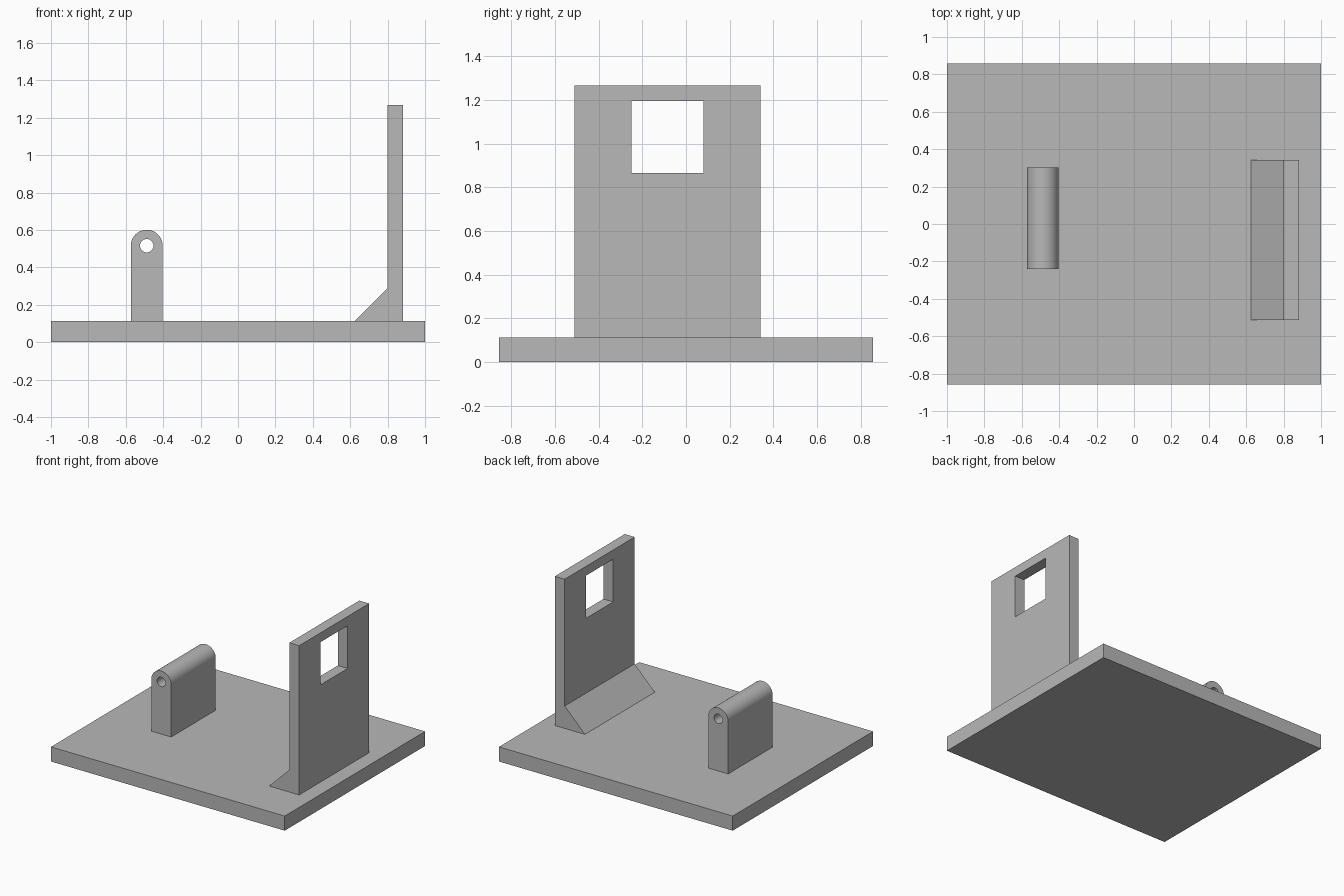
import bpy, bmesh, math
from mathutils import Vector

old = bpy.data.objects.get("Cube")
if old:
    bpy.data.objects.remove(old, do_unlink=True)

GREY = (0.48, 0.48, 0.48, 1)
grey = bpy.data.materials.new("plain grey")
grey.use_nodes = True
grey.diffuse_color = GREY
grey.node_tree.nodes["Principled BSDF"].inputs["Base Color"].default_value = GREY


def extrude_profile(name, points, y0, y1):
    """Solid from an (x, z) outline extruded along y."""
    bm = bmesh.new()
    face = bm.faces.new([bm.verts.new((x, y0, z)) for x, z in points])
    out = bmesh.ops.extrude_face_region(bm, geom=[face])
    moved = [v for v in out["geom"] if isinstance(v, bmesh.types.BMVert)]
    bmesh.ops.translate(bm, verts=moved, vec=Vector((0, y1 - y0, 0)))
    bmesh.ops.recalc_face_normals(bm, faces=bm.faces)
    mesh = bpy.data.meshes.new(name)
    bm.to_mesh(mesh)
    bm.free()
    mesh.materials.append(grey)
    obj = bpy.data.objects.new(name, mesh)
    bpy.context.collection.objects.link(obj)
    return obj


def rectangle(x0, x1, z0, z1):
    return [(x0, z0), (x1, z0), (x1, z1), (x0, z1)]


def arc(cx, cz, radius, sweep, steps):
    return [(cx + radius * math.cos(sweep * i / steps),
             cz + radius * math.sin(sweep * i / steps)) for i in range(steps + 1)]


def select_only(obj):
    bpy.ops.object.select_all(action="DESELECT")
    obj.select_set(True)
    bpy.context.view_layer.objects.active = obj


def cut(obj, cutter):
    cutter.hide_render = True
    mod = obj.modifiers.new("opening", "BOOLEAN")
    mod.operation = "DIFFERENCE"
    mod.solver = "EXACT"
    mod.object = cutter
    select_only(obj)
    bpy.ops.object.modifier_apply(modifier=mod.name)
    bpy.data.objects.remove(cutter, do_unlink=True)


BASE_TOP = 0.113

# Base plate
extrude_profile("base_plate", rectangle(-1, 1, 0, BASE_TOP), -0.857, 0.857)

# Upright wall with a sloped foot along its inner side
wall = extrude_profile(
    "upright_wall",
    [(0.625, BASE_TOP), (0.882, BASE_TOP), (0.882, 1.267),
     (0.798, 1.267), (0.798, 0.286)],
    -0.512, 0.342)
cut(wall, extrude_profile("window_cutter", rectangle(0.7, 1, 0.865, 1.195), -0.25, 0.08))

# Round-topped block with a bore running through it
CX, CZ, R = -0.488, 0.516, 0.085
outline = [(CX - R, BASE_TOP), (CX + R, BASE_TOP)] + arc(CX, CZ, R, math.pi, 32)
block = extrude_profile("pivot_block", outline, -0.24, 0.303)
bore = arc(CX, CZ, 0.036, math.tau, 32)[:-1]
cut(block, extrude_profile("bore_cutter", bore, -0.5, 0.5))
select_only(block)
bpy.ops.object.shade_smooth_by_angle(angle=math.radians(30))
